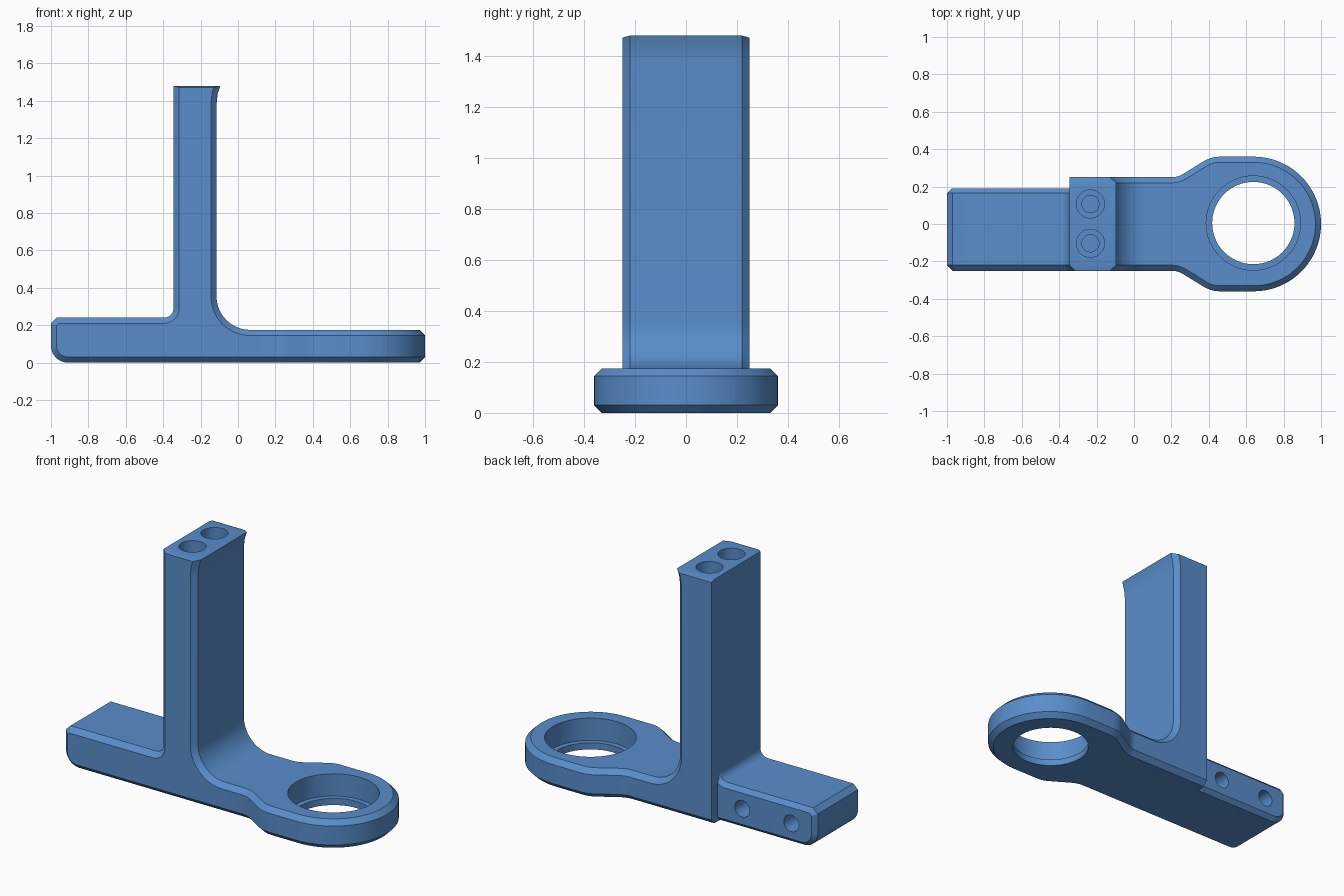
import bpy, bmesh, math
from mathutils import Vector

if "Cube" in bpy.data.objects:
    bpy.data.objects.remove(bpy.data.objects["Cube"])

XN = 0.10      # where the neck meets the ring plate
XL = -0.345    # left wall of the post
TOP = 1.48
CH = 0.03      # edge chamfer


def arc(cx, cy, r, a0, a1, n):
    return [(cx + r * math.cos(math.radians(a0 + (a1 - a0) * i / n)),
             cy + r * math.sin(math.radians(a0 + (a1 - a0) * i / n))) for i in range(n + 1)]


def inset(pts, d, fixed):
    """Offset a counter-clockwise outline inwards; vertical edges at a fixed x stay put."""
    n, lines = len(pts), []
    for i in range(n):
        (ax, ay), (bx, by) = pts[i], pts[(i + 1) % n]
        length = math.hypot(bx - ax, by - ay)
        tx, ty = (bx - ax) / length, (by - ay) / length
        k = d
        if any(abs(ax - x) < 1e-4 and abs(bx - x) < 1e-4 for x in fixed):
            k = 0.0
        elif abs(ay - TOP) < 1e-4 and abs(by - TOP) < 1e-4:
            k = 0.008
        lines.append((ax - ty * k, ay + tx * k, tx, ty))
    out = []
    for i in range(n):
        px, py, tx, ty = lines[i - 1]
        qx, qy, ux, uy = lines[i]
        cross = tx * uy - ty * ux
        if abs(cross) < 1e-6:
            out.append((qx, qy))
        else:
            s = ((qx - px) * uy - (qy - py) * ux) / cross
            out.append((px + tx * s, py + ty * s))
    return out


def side(u, v, h):
    return (u, h, v)


def plan(u, v, h):
    return (u, v, h)


def loft(layers, place):
    """Stack equal-length outlines at given depths into a closed solid."""
    bm = bmesh.new()
    rings = [[bm.verts.new(place(u, v, h)) for u, v in pts] for pts, h in layers]
    n = len(rings[0])
    for lo, hi in zip(rings, rings[1:]):
        for i in range(n):
            j = (i + 1) % n
            bm.faces.new((lo[i], lo[j], hi[j], hi[i]))
    bm.faces.new(rings[0])
    bm.faces.new(rings[-1])
    bmesh.ops.remove_doubles(bm, verts=bm.verts[:], dist=1e-5)
    return bm


def on_plane(bm, axis, value):
    return [f for f in bm.faces if all(abs(v.co[axis] - value) < 1e-4 for v in f.verts)]


def flat_face(bm, axis, value):
    return max(on_plane(bm, axis, value), key=lambda f: f.calc_area())


def fill_around(bm, faces_edges, rings):
    """Fill a flat outline, leaving the rings open as holes."""
    edges = list(faces_edges)
    for r in rings:
        edges += [bm.edges.get((r[i - 1], r[i])) for i in range(len(r))]
    bmesh.ops.triangle_fill(bm, use_beauty=True, edges=edges)


def bore(bm, axis, centre, steps, blind=True, segs=64):
    """Make stepped hole walls from (radius, coordinate along axis) pairs."""
    a, b = [k for k in range(3) if k != axis]
    rings = []
    for r, h in steps:
        ring = []
        for i in range(segs):
            t = 2 * math.pi * i / segs
            co = [0, 0, 0]
            co[a], co[b], co[axis] = centre[0] + r * math.cos(t), centre[1] + r * math.sin(t), h
            ring.append(bm.verts.new(co))
        rings.append(ring)
    for lo, hi in zip(rings, rings[1:]):
        for i in range(segs):
            bm.faces.new((lo[i - 1], lo[i], hi[i], hi[i - 1]))
    if blind:
        bm.faces.new(rings[-1])
    return rings[0], rings[-1]


def drill(bm, axis, level, holes):
    """Cut blind holes into the flat face found at a level."""
    face = flat_face(bm, axis, level)
    edges = list(face.edges)
    bm.faces.remove(face)
    fill_around(bm, edges, [bore(bm, axis, c, s)[0] for c, s in holes])


def finish(bm, planes, body):
    """Orient the part, open its hidden joint faces and add it to the body."""
    bmesh.ops.recalc_face_normals(bm, faces=bm.faces[:])
    hidden = {f for axis, value in planes for f in on_plane(bm, axis, value)}
    bmesh.ops.delete(bm, geom=list(hidden), context='FACES')
    tmp = bpy.data.meshes.new("part")
    bm.to_mesh(tmp)
    bm.free()
    body.from_mesh(tmp)
    bpy.data.meshes.remove(tmp)


# Shared outline pieces of the side profile
neck = [(XN, 0), (XN, 0.175)] + arc(0.065, 0.355, 0.18, 270, 180, 14)
flare = [(-0.115, 1.37), (-0.113, 1.40), (-0.108, 1.44), (-0.095, TOP)]
fillet = arc(-0.395, 0.29, 0.05, 0, -90, 8)
tip = [(-0.97, 0.24), (-1, 0.21)] + arc(-0.91, 0.09, 0.09, 180, 270, 10)
post = neck + flare + [(XL, TOP)]
body = bmesh.new()


def post_hole(y):
    return ((-0.233, y), [(0.075, TOP), (0.075, TOP - 0.25), (0.046, TOP - 0.25), (0.046, TOP - 0.5)])


# Front half: tail, post and neck in one profile
front = post + fillet + tip
bm = loft([(inset(front, CH, [XN]), -0.25), (front, -0.22), (front, 0)], side)
drill(bm, 2, TOP, [post_hole(-0.103)])
finish(bm, [(1, 0), (0, XN)], body)

# Back half of the post and neck
back = post + [(XL, 0)]
bm = loft([(back, 0), (back, 0.22), (inset(back, CH, [XN, XL]), 0.25)], side)
drill(bm, 2, TOP, [post_hole(0.107)])
finish(bm, [(1, 0), (0, XN)], body)

# Back half of the tail, set in from the post, with two blind holes
tail = [(XL, 0)] + fillet + tip
small = [(x, z) if x < XL else (XL, 0.234) for x, z in inset(front, 0.025, [XN])[len(post):]]
small = [(XL, 0.025)] + small
bm = loft([(tail, 0), (tail, 0.165), (small, 0.19)], side)
drill(bm, 1, 0.19, [((x, 0.12), [(0.05, 0.19), (0.05, 0.02)]) for x in (-0.51, -0.84)])
finish(bm, [(1, 0), (0, XL)], body)

# Ring plate with flared shoulders and a stepped bore
upper = ([(XN, 0.25)] + arc(0.2, 0.37, 0.12, -90, -57, 6)
         + arc(0.46, 0.19, 0.17, 123, 90, 6))
lower = [(x, -y) for x, y in upper]
outline = lower + arc(0.64, 0, 0.36, -90, 90, 40) + upper[::-1]
small = inset(outline, CH, [XN])
bm = loft([(small, 0), (outline, 0.03), (outline, 0.145), (small, 0.175)], plan)
caps = [flat_face(bm, 2, 0.175), flat_face(bm, 2, 0)]
cap_edges = [list(f.edges) for f in caps]
for f in caps:
    bm.faces.remove(f)
rims = bore(bm, 2, (0.638, 0.005), [(0.252, 0.175), (0.252, 0.04), (0.22, 0.04), (0.22, 0)], False)
for edges, rim in zip(cap_edges, rims):
    fill_around(bm, edges, [rim])
finish(bm, [(0, XN)], body)

# One welded bracket
bmesh.ops.remove_doubles(body, verts=body.verts[:], dist=1e-4)
mesh = bpy.data.meshes.new("bracket_body")
body.to_mesh(mesh)
body.free()
bracket = bpy.data.objects.new("bracket_body", mesh)
bpy.context.collection.objects.link(bracket)

# Colour and shading
blue = bpy.data.materials.new("steel blue")
blue.diffuse_color = (0.1, 0.27, 0.6, 1)
blue.use_nodes = True
blue.node_tree.nodes["Principled BSDF"].inputs["Base Color"].default_value = blue.diffuse_color
mesh.materials.append(blue)
bracket.select_set(True)
bpy.context.view_layer.objects.active = bracket
bpy.ops.object.shade_smooth_by_angle(angle=math.radians(25))
